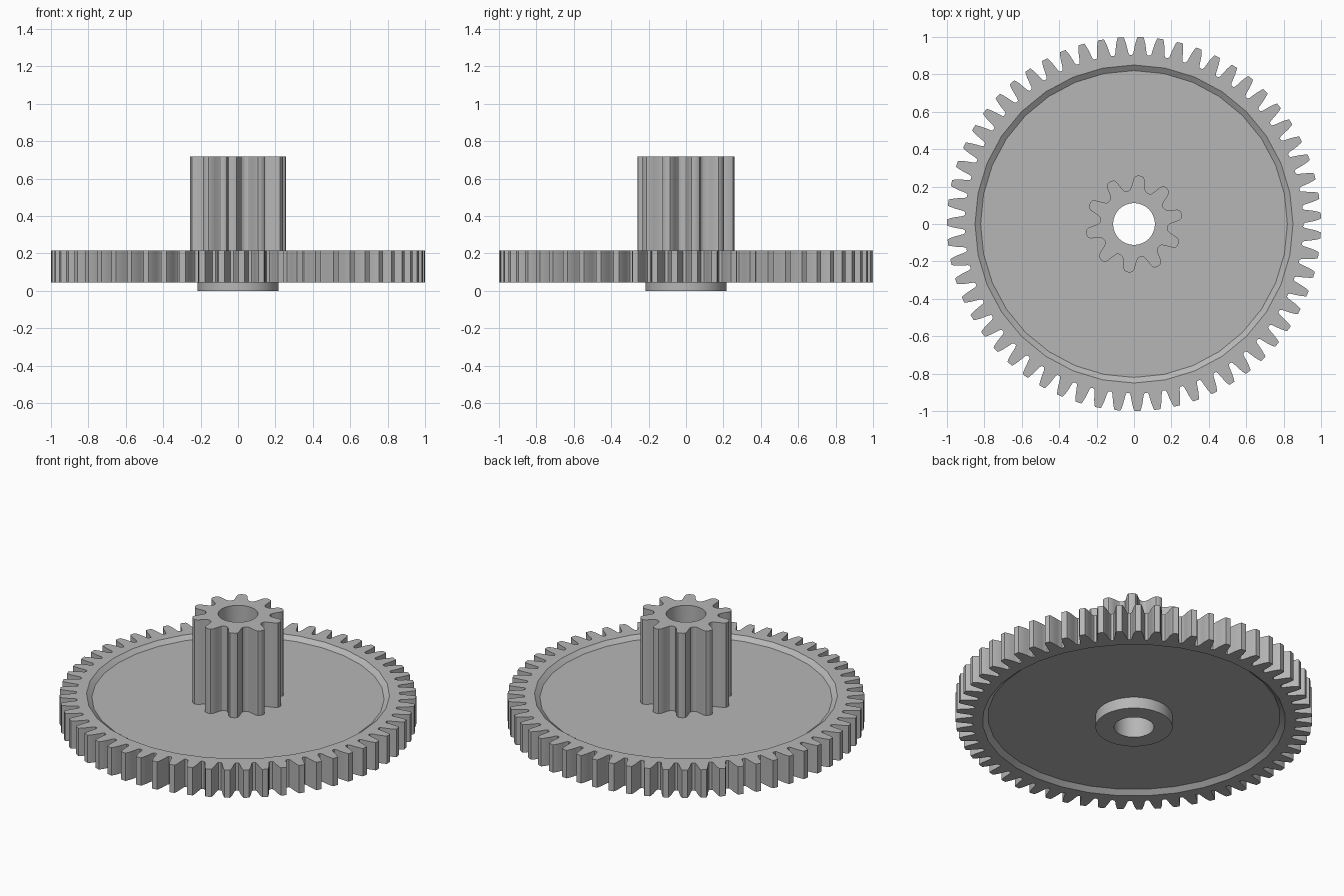
import bpy
import bmesh
from math import cos, sin, pi, radians

cube = bpy.data.objects.get("Cube")
if cube:
    bpy.data.objects.remove(cube, do_unlink=True)

grey = bpy.data.materials.new("plain_grey")
grey.use_nodes = True
grey.diffuse_color = (0.47, 0.47, 0.47, 1)
grey.node_tree.nodes["Principled BSDF"].inputs["Base Color"].default_value = grey.diffuse_color


def circle(radius, count=32):
    return [(radius * cos(2 * pi * i / count), radius * sin(2 * pi * i / count))
            for i in range(count)]


def gear_outline(teeth, phase, flank):
    """flank: (half width as a fraction of the pitch, radius), root to tip."""
    pitch = 2 * pi / teeth
    tooth = [(-f, r) for f, r in flank] + [(f, r) for f, r in reversed(flank)]
    return [(r * cos(phase + (i + f) * pitch), r * sin(phase + (i + f) * pitch))
            for i in range(teeth) for f, r in tooth]


def loft(name, sections):
    """Closed ring solid: skin each (outline, z) section to the next."""
    bm = bmesh.new()
    rings = []
    for outline, z in sections:
        verts = [bm.verts.new((x, y, z)) for x, y in outline]
        edges = [bm.edges.new((verts[i - 1], verts[i])) for i in range(len(verts))]
        rings.append((verts, edges))
    for i, (b, b_edges) in enumerate(rings):
        a, a_edges = rings[i - 1]
        if len(a) == len(b):
            for k in range(len(a)):
                bm.faces.new((a[k - 1], a[k], b[k], b[k - 1]))
        else:
            # Flat face between a toothed outline and a circle
            bmesh.ops.triangle_fill(bm, use_beauty=True, edges=a_edges + b_edges,
                                    normal=(0, 0, 1))
    bmesh.ops.recalc_face_normals(bm, faces=bm.faces)
    mesh = bpy.data.meshes.new(name)
    bm.to_mesh(mesh)
    bm.free()
    mesh.materials.append(grey)
    obj = bpy.data.objects.new(name, mesh)
    bpy.context.collection.objects.link(obj)
    bpy.ops.object.select_all(action="DESELECT")
    obj.select_set(True)
    bpy.context.view_layer.objects.active = obj
    bpy.ops.object.shade_smooth_by_angle(angle=radians(30))


bore = circle(0.112)
core = circle(0.15)
web_edge, rim_edge = circle(0.82), circle(0.85)
wheel_teeth = gear_outline(59, radians(88), [
    (0.42, 0.905), (0.36, 0.915), (0.31, 0.94), (0.26, 0.965), (0.19, 0.99), (0.15, 1.0)])
pinion_teeth = gear_outline(10, radians(11.5), [
    (0.45, 0.18), (0.36, 0.185), (0.29, 0.2), (0.24, 0.22), (0.19, 0.243),
    (0.13, 0.256), (0.05, 0.26)])

# Large toothed wheel with a shallow recess on both sides
loft("gear_wheel", [
    (core, 0.07), (web_edge, 0.07), (rim_edge, 0.045), (wheel_teeth, 0.045),
    (wheel_teeth, 0.217), (rim_edge, 0.217), (web_edge, 0.195), (core, 0.195)])

# Tall small gear on top
loft("pinion", [(bore, 0.1), (pinion_teeth, 0.1), (pinion_teeth, 0.718), (bore, 0.718)])

# Round boss underneath
boss = circle(0.216)
loft("bottom_boss", [(bore, 0), (boss, 0), (boss, 0.1), (bore, 0.1)])
